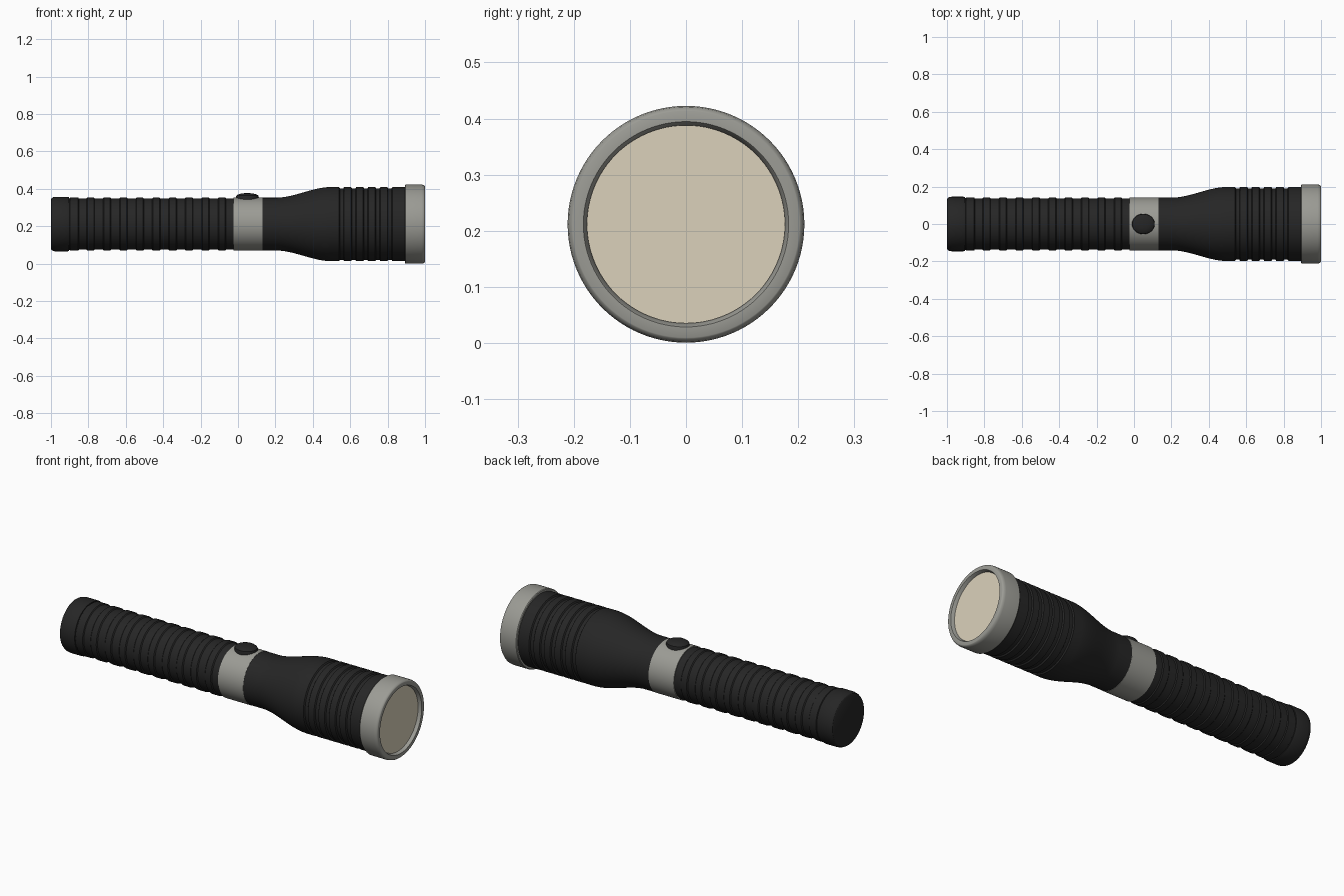
import bpy, bmesh, math

if "Cube" in bpy.data.objects:
    bpy.data.objects.remove(bpy.data.objects["Cube"])

AXIS_Z = 0.2115
SIDES = 96


def material(name, rgb):
    m = bpy.data.materials.new(name)
    m.diffuse_color = (*rgb, 1.0)
    m.use_nodes = True
    m.node_tree.nodes["Principled BSDF"].inputs["Base Color"].default_value = m.diffuse_color
    return m


BLACK = material("matte black", (0.019, 0.019, 0.019))
GREY = material("warm grey metal", (0.33, 0.33, 0.30))
CREAM = material("cream lens", (0.71, 0.64, 0.50))


def lathe(name, profile, mat, sides=SIDES, closed=False):
    """Revolve (x, radius) points around the x axis; closed joins last to first."""
    bm = bmesh.new()
    rings = []
    for x, r in profile:
        if r == 0:
            rings.append([bm.verts.new((x, 0, 0))] * sides)
        else:
            rings.append([bm.verts.new((x, r * math.cos(a), r * math.sin(a)))
                          for a in (2 * math.pi * i / sides for i in range(sides))])
    pairs = list(zip(rings, rings[1:]))
    if closed:
        pairs.append((rings[-1], rings[0]))
    for a, b in pairs:
        for i in range(sides):
            j = (i + 1) % sides
            bm.faces.new(list(dict.fromkeys((a[i], a[j], b[j], b[i]))))
    bmesh.ops.recalc_face_normals(bm, faces=bm.faces[:])
    me = bpy.data.meshes.new(name)
    bm.to_mesh(me)
    bm.free()
    me.materials.append(mat)
    ob = bpy.data.objects.new(name, me)
    bpy.context.collection.objects.link(ob)
    ob.location.z = AXIS_Z
    bpy.ops.object.select_all(action='DESELECT')
    ob.select_set(True)
    bpy.context.view_layer.objects.active = ob
    bpy.ops.object.shade_smooth_by_angle(angle=math.radians(30))
    return ob


def ribs(start, end, count, rib_share, high, low, bevel):
    """Profile points for evenly spaced raised ribs."""
    pts = []
    step = (end - start) / count
    for i in range(count):
        x0 = start + i * step
        x1 = x0 + step * rib_share
        pts += [(x0, low), (x0 + bevel, high), (x1 - bevel, high), (x1, low)]
    return pts


# Tail cap with rounded rim
lathe("tail_cap", [(-1.0, 0), (-1.0, 0.132), (-0.996, 0.139), (-0.987, 0.144),
                   (-0.975, 0.146), (-0.912, 0.146), (-0.903, 0.143), (-0.903, 0)], BLACK)

# Ribbed grip tube
lathe("grip", [(-0.91, 0), (-0.91, 0.138), (-0.90, 0.138), (-0.897, 0.142), (-0.855, 0.142),
               (-0.851, 0.137)]
      + ribs(-0.81, -0.02, 9, 0.5, 0.142, 0.137, 0.005)
      + [(-0.01, 0.137), (-0.01, 0)], BLACK)

# Grey switch band
lathe("switch_band", [(-0.024, 0), (-0.024, 0.142), (0.131, 0.142), (0.131, 0)], GREY)

# Flared neck and finned head
flare = []
for i in range(17):
    t = i / 16
    s = 0.45 * t * t * (3 - 2 * t) + 0.55 * t if 0 < t < 1 else t
    s = t * t * (3 - 2 * t) * 0.7 + s * 0.3
    flare.append((0.21 + 0.28 * t, 0.141 + 0.057 * s))
fins = []
for i in range(5):
    x = 0.54 + 0.0645 * i
    fins += [(x, 0.198), (x + 0.005, 0.191), (x + 0.023, 0.191), (x + 0.028, 0.198)]
lathe("head", [(0.12, 0), (0.12, 0.141)] + flare + fins
      + [(0.90, 0.198), (0.90, 0)], BLACK)

# Grey bezel ring
lathe("bezel", [(0.892, 0.17), (0.892, 0.208), (0.896, 0.211), (0.982, 0.211), (0.993, 0.209),
                (0.999, 0.204), (1.0, 0.202), (1.0, 0.183), (0.997, 0.181),
                (0.975, 0.176), (0.975, 0.17)], GREY, closed=True)

# Recessed lens
lathe("lens", [(0.965, 0), (0.965, 0.1765), (0.982, 0.1765), (0.982, 0)], CREAM)

# Domed oval push button, stood upright on the band
button = lathe("push_button", [(0.11, 0), (0.11, 0.061), (0.146, 0.061), (0.152, 0.059),
                               (0.158, 0.050), (0.163, 0.034), (0.165, 0.017), (0.1655, 0)],
               BLACK, sides=48)
button.rotation_euler.y = -math.pi / 2
button.scale.y = 0.89
button.location.x = 0.05
